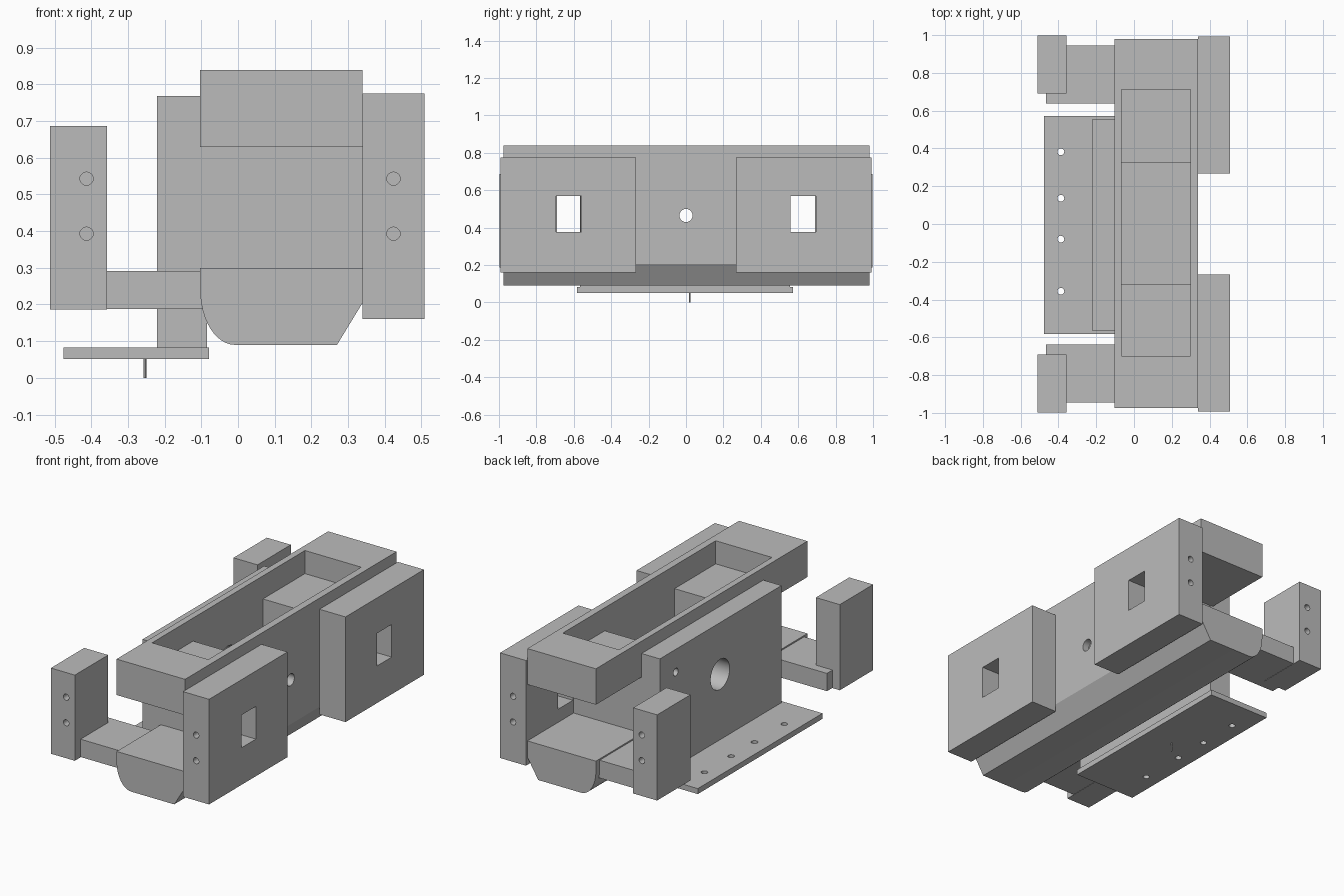
import bpy, bmesh, math
from mathutils import Matrix, Vector

cube = bpy.data.objects.get("Cube")
if cube:
    bpy.data.objects.remove(cube, do_unlink=True)

grey = bpy.data.materials.new("plain grey")
grey.use_nodes = True
COLOUR = (0.5, 0.5, 0.5, 1)
grey.diffuse_color = COLOUR
grey.node_tree.nodes["Principled BSDF"].inputs["Base Color"].default_value = COLOUR


def finish(name, bm):
    bmesh.ops.recalc_face_normals(bm, faces=bm.faces)
    mesh = bpy.data.meshes.new(name)
    bm.to_mesh(mesh)
    bm.free()
    mesh.materials.append(grey)
    obj = bpy.data.objects.new(name, mesh)
    bpy.context.collection.objects.link(obj)
    return obj


def box(name, x, y, z):
    """Box from (min, max) ranges on each axis."""
    bm = bmesh.new()
    lo, hi = Vector((x[0], y[0], z[0])), Vector((x[1], y[1], z[1]))
    bmesh.ops.create_cube(bm, size=1)
    for v in bm.verts:
        v.co = [lo[i] + (v.co[i] + 0.5) * (hi[i] - lo[i]) for i in range(3)]
    return finish(name, bm)


def rod(name, centre, radius, length, axis, sides=32):
    bm = bmesh.new()
    turn = {"x": Matrix.Rotation(math.pi / 2, 4, "Y"),
            "y": Matrix.Rotation(math.pi / 2, 4, "X"),
            "z": Matrix.Identity(4)}[axis]
    bmesh.ops.create_cone(bm, cap_ends=True, segments=sides, radius1=radius,
                          radius2=radius, depth=length,
                          matrix=Matrix.Translation(centre) @ turn)
    return finish(name, bm)


def cut(obj, *cutters):
    for c in cutters:
        mod = obj.modifiers.new("cut", "BOOLEAN")
        mod.operation = "DIFFERENCE"
        mod.solver = "EXACT"
        mod.object = c
        bpy.context.view_layer.objects.active = obj
        bpy.ops.object.modifier_apply(modifier=mod.name)
        bpy.data.objects.remove(c, do_unlink=True)


def smooth(obj):
    bpy.ops.object.select_all(action="DESELECT")
    obj.select_set(True)
    bpy.context.view_layer.objects.active = obj
    bpy.ops.object.shade_smooth_by_angle(angle=math.radians(30))


BODY_X, BODY_Y = (-0.103, 0.34), (-0.975, 0.98)
WELL_X, WELL_Y = (-0.066, 0.298), (-0.32, 0.325)
BORE_Z = 0.465

# Upper slab with a shallow pocket and a deep central well
slab = box("upper_slab", BODY_X, BODY_Y, (0.63, 0.84))
cut(slab, box("pocket", WELL_X, (-0.7, 0.713), (0.705, 0.95)),
    box("well", WELL_X, WELL_Y, (0.5, 0.9)))

# Middle block, hollow and bored through both walls
block = box("middle_block", BODY_X, (-0.565, 0.553), (0.3, 0.63))
cut(block, box("well", WELL_X, WELL_Y, (0.302, 0.8)),
    rod("small_bore", (0.32, 0, BORE_Z), 0.035, 0.2, "x"),
    rod("large_bore", (-0.1, 0, BORE_Z), 0.088, 0.2, "x"))
smooth(block)

# Lower keel: one rounded and one chamfered lower edge
profile = [(0.34, 0.3), (-0.103, 0.3)]
for i in range(13):
    a = math.pi / 2 * i / 12
    profile.append((-0.008 - 0.095 * math.cos(a), 0.24 - 0.15 * math.sin(a)))
profile += [(0.27, 0.09), (0.34, 0.205)]
bm = bmesh.new()
face = bm.faces.new([bm.verts.new((x, BODY_Y[0], z)) for x, z in profile])
ext = bmesh.ops.extrude_face_region(bm, geom=[face])
bmesh.ops.translate(bm, vec=(0, BODY_Y[1] - BODY_Y[0], 0),
                    verts=[g for g in ext["geom"] if isinstance(g, bmesh.types.BMVert)])
smooth(finish("lower_keel", bm))

# Outer side plates, arms and posts at both ends
for end, s in (("front", -1), ("back", 1)):
    def span(a, b):
        return tuple(sorted((s * a, s * b)))

    def screw_holes(x, y):
        return [rod("screw_hole", (x, s * y, z), 0.018, 0.2, "y", 20)
                for z in (0.393, 0.543)]

    plate = box(end + "_side_plate", (0.34, 0.508), span(0.268, 0.993), (0.16, 0.775))
    cut(plate, box("window", (0.2, 0.6), span(0.56, 0.695), (0.377, 0.568)),
        *screw_holes(0.424, 0.993))
    smooth(plate)
    box(end + "_arm", (-0.465, -0.09), span(0.638, 0.945), (0.188, 0.292))
    post = box(end + "_post", (-0.512, -0.357), span(0.69, 0.998), (0.186, 0.687))
    cut(post, *screw_holes(-0.413, 0.998))
    smooth(post)

# Upright mounting plate with a large bore and one small hole
upright = box("mounting_plate", (-0.221, -0.085), (-0.567, 0.557), (0.083, 0.768))
cut(upright, rod("large_bore", (-0.15, 0, BORE_Z), 0.088, 0.4, "x"),
    rod("small_hole", (-0.22, 0.41, 0.635), 0.022, 0.1, "x", 20),
    box("well", WELL_X, WELL_Y, (0.302, 0.8)))
smooth(upright)

# Bottom flange with four screw holes and a thin pin
flange = box("bottom_flange", (-0.476, -0.079), (-0.582, 0.571), (0.051, 0.083))
cut(flange, *[rod("flange_hole", (-0.387, y, 0.065), 0.018, 0.2, "z", 20)
              for y in (-0.356, -0.08, 0.136, 0.382)])
smooth(flange)
smooth(rod("pin", (-0.254, 0.02, 0.03), 0.004, 0.06, "z", 12))
